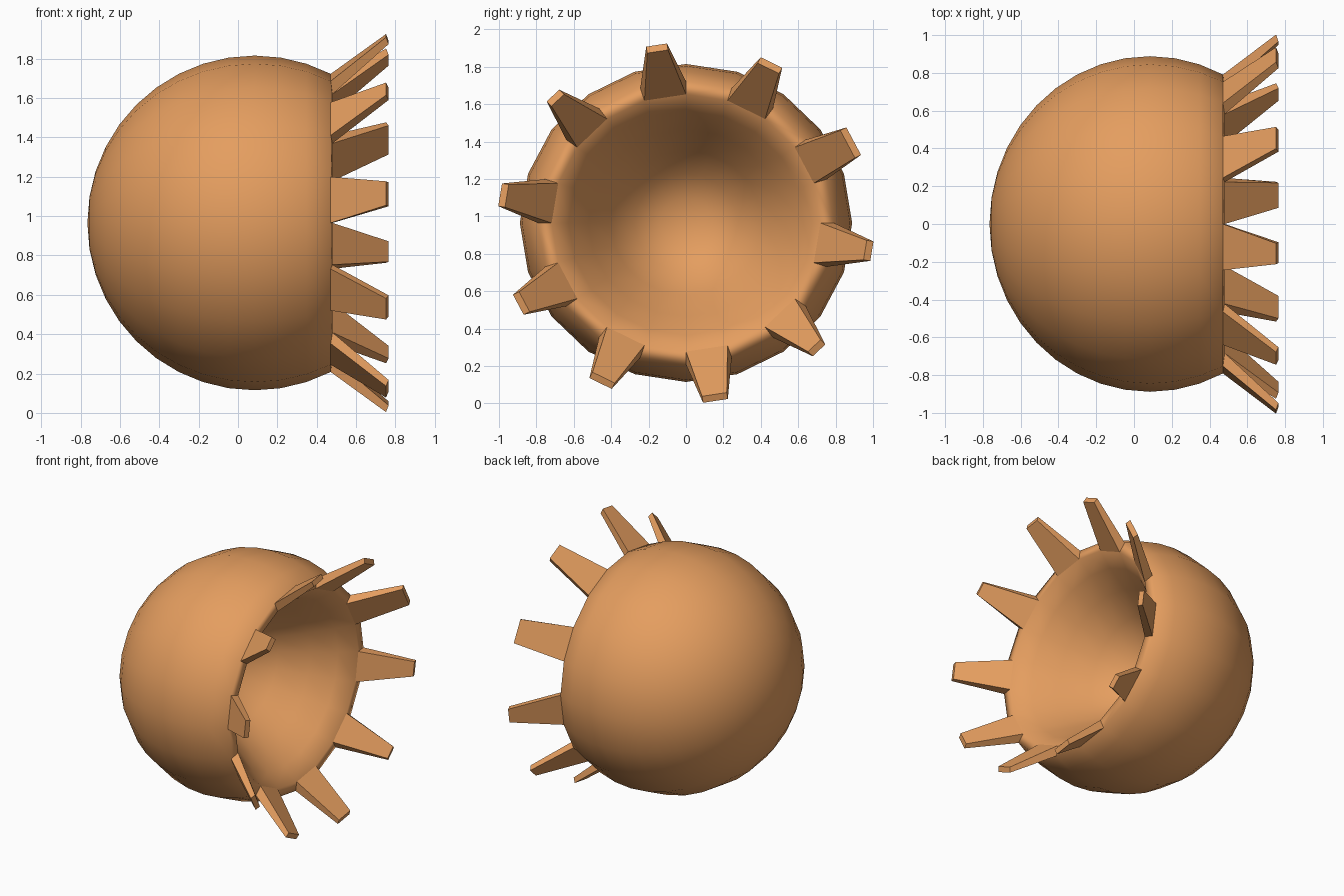
import bpy, bmesh
from math import sin, cos, radians

if "Cube" in bpy.data.objects:
    bpy.data.objects.remove(bpy.data.objects["Cube"])

CX, CZ, YS = 0.085, 0.965, 1.045     # sphere centre and sideways stretch
R, SEG = 0.85, 20

bm = bmesh.new()


def vert(x, r, deg, side=0.0):
    """Point at distance r from the x axis, shifted sideways along the tangent."""
    a = radians(deg)
    y = r * cos(a) - side * sin(a)
    z = r * sin(a) + side * cos(a)
    return bm.verts.new((x, y * YS, CZ + z))


def ring(x, r):
    return [vert(x, r, 360 / SEG * i) for i in range(SEG)]


def face(verts, smooth):
    bm.faces.new(verts).smooth = smooth


# ball from the back pole to the rim, its front cap pushed in as a funnel
lats = range(-81, 28, 9)
profile = [(CX + R * sin(radians(a)), R * cos(radians(a))) for a in lats]
x, r = 0.48, R * cos(radians(36))
profile.append((x, r))
for a, slope in zip(range(45, 91, 9), (1.2, 1.5, 1.6, 1.3, 0.5, 0.15)):
    nr = R * cos(radians(a))
    x, r = x - slope * (r - nr), nr
    profile.append((x, r))
floor_x = profile.pop()[0]
rings = [ring(x, r) for x, r in profile]
rim = len(lats) - 1
toothed = lambda i: i % 2 == 1      # every other rim segment carries a tooth

for k in range(len(rings) - 1):
    a, b = rings[k], rings[k + 1]
    for i in range(SEG):
        j = (i + 1) % SEG
        if k == rim and toothed(i):
            continue
        face((a[i], a[j], b[j], b[i]), True)
for loop, x in ((rings[0], CX - R), (rings[-1], floor_x)):
    pole = vert(x, 0, 0)
    for i in range(SEG):
        face((loop[i], loop[(i + 1) % SEG], pole), True)

# flaring tapered teeth; tip widths vary a little
widths = [.165, .123, .107, .09, .123, .12, .128, .128, .09, .105]
for t, w in enumerate(widths):
    i = 2 * t + 1
    j = (i + 1) % SEG
    mid = 360 / SEG * (i + 0.5)
    o, n = rings[rim], rings[rim + 1]
    base = [o[i], o[j], n[j], n[i]]
    tip = [vert(0.752, 0.963, mid, -w / 2), vert(0.752, 0.963, mid, w / 2),
           vert(0.765, 0.928, mid, w / 2), vert(0.765, 0.928, mid, -w / 2)]
    for e in range(4):
        f = (e + 1) % 4
        face((base[e], base[f], tip[f], tip[e]), False)
    face(tip, False)

bmesh.ops.recalc_face_normals(bm, faces=bm.faces[:])
mesh = bpy.data.meshes.new("toothed_bowl")
bm.to_mesh(mesh)
bm.free()
obj = bpy.data.objects.new("toothed_bowl", mesh)
bpy.context.collection.objects.link(obj)

mat = bpy.data.materials.new("copper_orange")
mat.diffuse_color = (0.78, 0.34, 0.115, 1)
mat.use_nodes = True
mat.node_tree.nodes["Principled BSDF"].inputs["Base Color"].default_value = mat.diffuse_color
mesh.materials.append(mat)
